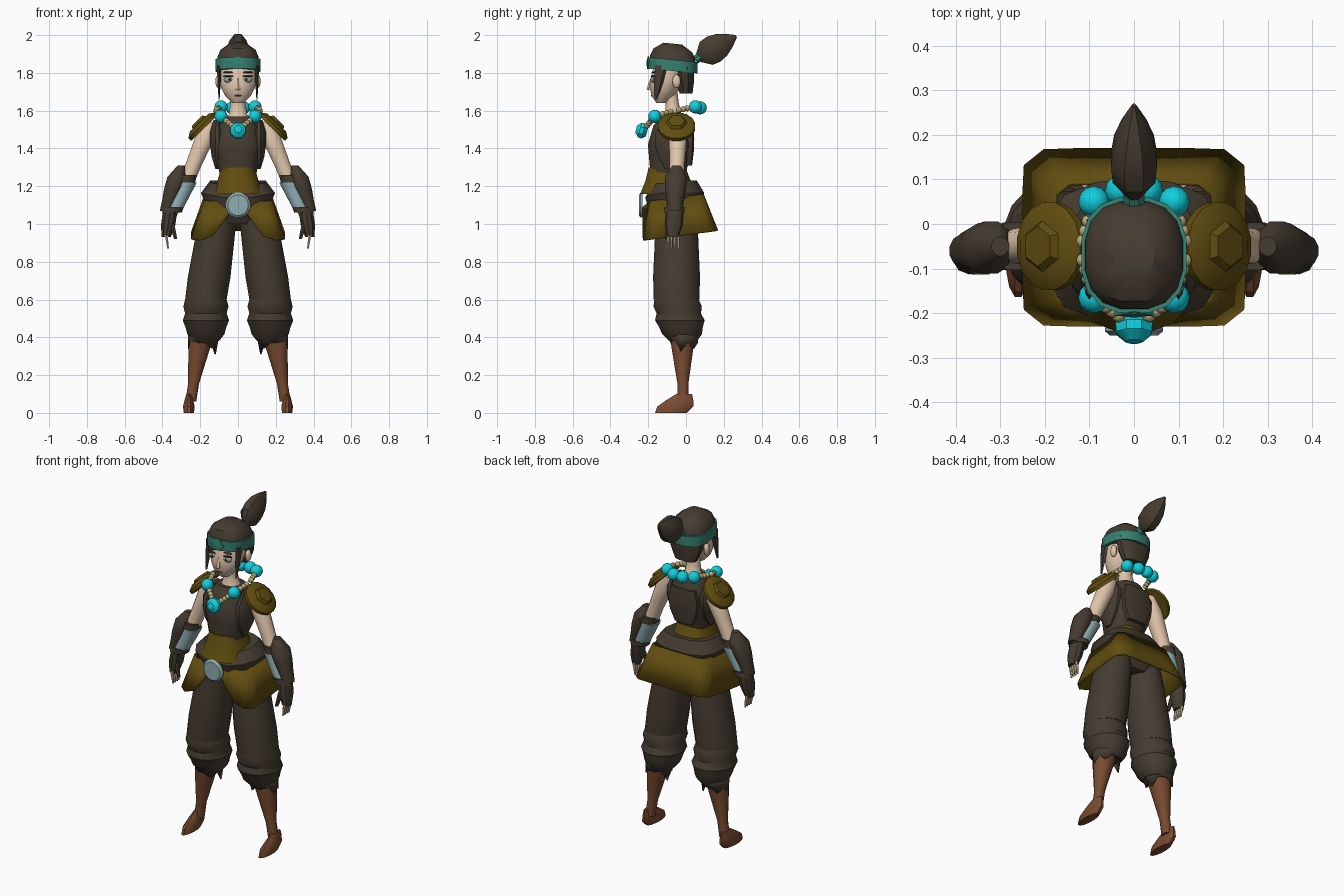
import bpy
import bmesh
from math import cos, sin, pi, radians, copysign
from mathutils import Matrix, Vector

default_cube = bpy.data.objects.get("Cube")
if default_cube:
    bpy.data.objects.remove(default_cube, do_unlink=True)


def material(name, red, green, blue):
    mat = bpy.data.materials.new(name)
    mat.use_nodes = True
    colour = (red, green, blue, 1)
    mat.diffuse_color = colour
    shader = next(node for node in mat.node_tree.nodes if node.type == "BSDF_PRINCIPLED")
    shader.inputs["Base Color"].default_value = colour
    return mat


CLOTH = material("dark brown cloth", .06, .045, .03)
OLIVE = material("olive leather", .12, .075, .005)
CYAN = material("cyan stone", .005, .62, .72)
TEAL = material("teal ribbon", .035, .22, .165)
SKIN = material("pale skin", .76, .57, .41)
LEG = material("red brown leg", .19, .07, .03)
WRAP = material("grey blue wrap", .27, .42, .44)
BEAD = material("cream bead", .5, .43, .2)
DARK = material("near black", .015, .01, .01)
EYE = material("grey eye", .3, .38, .36)

created = []


def finish(name, bm, mat):
    bmesh.ops.recalc_face_normals(bm, faces=bm.faces)
    mesh = bpy.data.meshes.new(name)
    bm.to_mesh(mesh)
    bm.free()
    mesh.materials.append(mat)
    obj = bpy.data.objects.new(name, mesh)
    bpy.context.collection.objects.link(obj)
    created.append(obj)
    return obj


def rounded(angle, power):
    """Point on a superellipse."""
    return [copysign(abs(value) ** power, value) for value in (cos(angle), sin(angle))]


def chamfered(angle, power):
    """Point on a square with cut corners."""
    wide, deep = abs(cos(angle)), abs(sin(angle))
    reach = max(wide, deep, (wide + deep) / power)
    return cos(angle) / reach, sin(angle) / reach


def loft(name, mat, start, end, widths, depth=1, sides=12, power=1, slope=0, shape=rounded,
         side=1, matrix=None, closed=True, warp=None):
    """Skin evenly spaced level rings from start to end; depth is the y to x ratio."""
    bm = bmesh.new()
    loops = []
    for ring, width in enumerate(widths):
        centre = Vector(start).lerp(Vector(end), ring / (len(widths) - 1))
        loop = []
        for index in range(sides):
            across, along = shape(2 * pi * (index + .5) / sides, power)
            dy = width * depth * along
            co = centre + Vector((width * across, dy, dy * slope))
            if warp and ring == 0:
                warp(co, index)
            if matrix:
                co = matrix @ co
            co.x *= side
            loop.append(bm.verts.new(co))
        loops.append(loop)
    for low, high in zip(loops, loops[1:]):
        for index in range(sides):
            after = (index + 1) % sides
            bm.faces.new((low[index], low[after], high[after], high[index]))
    if closed:
        bm.faces.new(loops[0])
        bm.faces.new(loops[-1])
    return finish(name, bm, mat)


def ball(name, mat, centre, size, segments=12):
    bm = bmesh.new()
    bmesh.ops.create_uvsphere(bm, u_segments=segments, v_segments=segments // 2 + 2, radius=1)
    size = size if isinstance(size, tuple) else (size, size, size)
    bmesh.ops.scale(bm, vec=size, verts=bm.verts)
    bmesh.ops.translate(bm, vec=centre, verts=bm.verts)
    return finish(name, bm, mat)


def placed(location, degrees, axis):
    return Matrix.Translation(location) @ Matrix.Rotation(radians(degrees), 4, axis)


def thicken(obj, amount):
    modifier = obj.modifiers.new("thickness", "SOLIDIFY")
    modifier.thickness = amount


# Head, hair and ribbon
loft("neck", SKIN, (0, -.06, 1.52), (0, -.08, 1.7), (.09, .05, .04, .04), depth=.9)
loft("head", SKIN, (0, -.13, 1.64), (0, -.07, 1.88), (.03, .07, .09, .1, .1, .1, .09),
     depth=.9, sides=20)
loft("nose", SKIN, (0, -.19, 1.71), (0, -.18, 1.77), (.014, .012, .006), depth=1.3, sides=6)
ball("lips", LEG, (0, -.175, 1.68), (.02, .012, .006))
loft("hair_cap", CLOTH, (0, -.07, 1.81), (0, -.07, 1.955), (.11, .115, .11, .095, .045),
     depth=1.1, sides=16, power=.8, slope=-.1)
loft("hair_back", CLOTH, (0, 0, 1.69), (0, -.01, 1.83), (.07, .1, .11), depth=.5, power=.8)
loft("head_ribbon", TEAL, (0, -.07, 1.81), (0, -.07, 1.87), (.12, .12),
     depth=1.1, sides=16, power=.8, slope=-.1)
loft("ribbon_peak", TEAL, (0, -.2, 1.82), (0, -.2, 1.89), (.03, .05, .01), depth=.2, sides=6)
tail_base = placed((0, .05, 1.87), -60, "X")
loft("ponytail_tie", TEAL, (0, 0, 0), (0, 0, .03), (.025, .025), sides=8, matrix=tail_base)
loft("ponytail", CLOTH, (0, 0, .02), (0, 0, .25), (.02, .052, .056, .048, .03, .005),
     depth=1.45, sides=8, matrix=tail_base)

# Torso, sash and belt
loft("vest", CLOTH, (0, -.095, 1.27), (0, -.065, 1.57), (.1, .11, .12, .13, .12, .11, .075),
     depth=.95, sides=16, power=.8)
loft("back_panel", CLOTH, (0, .015, 1.31), (0, .015, 1.52), (.06, .09, .1, .08),
     depth=.3, sides=8, power=.5)
loft("sash", OLIVE, (0, -.09, 1.16), (0, -.1, 1.3), (.14, .11, .09), depth=1.1, sides=16, power=.8)
belt = loft("belt", CLOTH, (0, -.06, 1.1), (0, -.06, 1.23), (.175, .2, .15), depth=.8, power=.7)
for vertex in belt.data.vertices:
    if vertex.co.y < -.1:
        vertex.co.z -= .2 * max(0, .2 - abs(vertex.co.x))
loft("buckle", WRAP, (0, 0, 0), (0, 0, .02), (.065, .067, .055), sides=16,
     matrix=placed((0, -.23, 1.1), 90, "X"))


# Skirt: one flared sheet, split at the front
def split_front(co, index):
    if co.y < -.1:
        co.z += 1.4 * max(0, .15 - abs(co.x))


skirt = loft("skirt", OLIVE, (0, -.03, .94), (0, -.05, 1.14), (.25, .18), depth=.8, sides=32,
             shape=chamfered, power=1.8, slope=.13, closed=False, warp=split_front)
thicken(skirt, .008)
loft("hips", CLOTH, (0, -.05, 1), (0, -.05, 1.15), (.12, .17, .15), depth=.75, sides=16, power=.8)

# Necklace
loft("pendant", CYAN, (0, 0, -.03), (0, 0, .03), (.025, .045, .043, .02), sides=8,
     matrix=placed((0, -.235, 1.495), 75, "X"))
front_stone, back_stone, nape_stone = (.09, -.165, 1.57), (.09, .05, 1.62), (.03, .075, 1.615)
strand = [Vector(spot) for spot in ((.02, -.215, 1.51), front_stone, (.12, -.06, 1.6), back_stone)]


# Jagged hem for the trouser cuffs
def tear(co, index):
    co.z -= .03 * (index % 3) if index % 2 else 0


def build_side(side, label):
    def part(name, mat, start, end, widths, **options):
        return loft(f"{label}_{name}", mat, start, end, widths, side=side, **options)

    def bead(name, mat, spot, size, segments=12):
        x, y, z = spot
        ball(f"{label}_{name}", mat, (x * side, y, z), size, segments)

    # Face
    bead("eye", EYE, (.048, -.171, 1.765), (.028, .015, .018))
    bead("pupil", DARK, (.046, -.181, 1.765), (.007, .007, .009))
    bead("eye_lid", DARK, (.05, -.174, 1.783), (.03, .014, .004))
    bead("brow", CLOTH, (.052, -.172, 1.803), (.028, .012, .005))
    bead("ear", SKIN, (.104, -.05, 1.755), (.016, .022, .036))
    part("hair_lock", CLOTH, (.1, -.16, 1.66), (.1, -.13, 1.84), (.003, .01, .013), depth=2.5, sides=6)

    # Necklace stones and beads
    for place, spot in (("front", front_stone), ("back", back_stone), ("nape", nape_stone)):
        bead(place + "_stone", CYAN, spot, .035)
    for section, (start, end) in enumerate(zip(strand, strand[1:])):
        for step in range(1, 5):
            bead(f"bead_{section}_{step}", BEAD, start.lerp(end, step / 5), .016, 8)

    # Vest armhole and arm
    part("vest_flap", CLOTH, (.11, -.09, 1.29), (.11, -.07, 1.55), (.01, .03, .04, .04, .02), depth=2.2)
    part("upper_arm", SKIN, (.14, -.04, 1.54), (.27, -.05, 1.23), (.04, .055, .05, .045, .045), depth=.9)
    part("forearm", SKIN, (.27, -.05, 1.23), (.36, -.06, 1.03), (.045, .03))
    part("wrap", WRAP, (.27, -.05, 1.22), (.34, -.06, 1.07), (.054, .045))
    part("arm_guard", CLOTH, (.3, -.05, 1.31), (.38, -.06, 1.07), (.02, .055, .052, .042, .035),
         depth=1.1)
    part("elbow_strap", CLOTH, (.27, -.05, 1.26), (.28, -.05, 1.22), (.055, .055))
    part("wrist_strap", CLOTH, (.34, -.06, 1.09), (.35, -.06, 1.06), (.055, .055))
    part("glove", CLOTH, (.38, -.07, .93), (.36, -.06, 1.06), (.025, .04, .04), depth=1.2, sides=10)
    part("thumb", CLOTH, (.33, -.1, .92), (.35, -.09, 1), (.01, .015), sides=6)
    for finger in range(4):
        y = -.095 + finger * .018
        part(f"finger_{finger}", SKIN, (.37, y, .87), (.38, y, .94), (.005, .009), sides=6)

    # Shoulder guard
    tilt = placed((.185, -.05, 1.515), 44, "Y")
    part("shoulder_guard", OLIVE, (0, 0, -.01), (0, 0, .03), (.1, .1, .07), sides=16, matrix=tilt)
    part("shoulder_boss", OLIVE, (0, 0, .02), (0, 0, .045), (.065, .045), sides=6, matrix=tilt)

    # Trousers, leg and foot
    part("trouser", CLOTH, (.1, -.05, 1.08), (.17, -.05, .6), (.095, .105, .11, .115, .112),
         depth=1.1, sides=16)
    part("gathers", CLOTH, (.17, -.05, .6), (.17, -.015, .38), (.112, .122, .112, .125, .11, .1, .07),
         depth=1.07, sides=16)
    cuff = part("torn_cuff", CLOTH, (.19, -.01, .37), (.18, -.02, .44), (.075, .09),
                closed=False, warp=tear)
    thicken(cuff, .008)
    part("leg", LEG, (.19, -.02, .44), (.25, -.015, .06), (.07, .06, .045, .03, .03))
    part("foot", LEG, (.26, -.08, 0), (.26, -.01, .1), (.028, .032, .024, .014), depth=3.1)


build_side(1, "left")
build_side(-1, "right")

# Smooth shading that keeps the hard edges
bpy.ops.object.select_all(action="DESELECT")
for obj in created:
    obj.select_set(True)
bpy.context.view_layer.objects.active = created[0]
bpy.ops.object.shade_smooth_by_angle(angle=radians(35))
